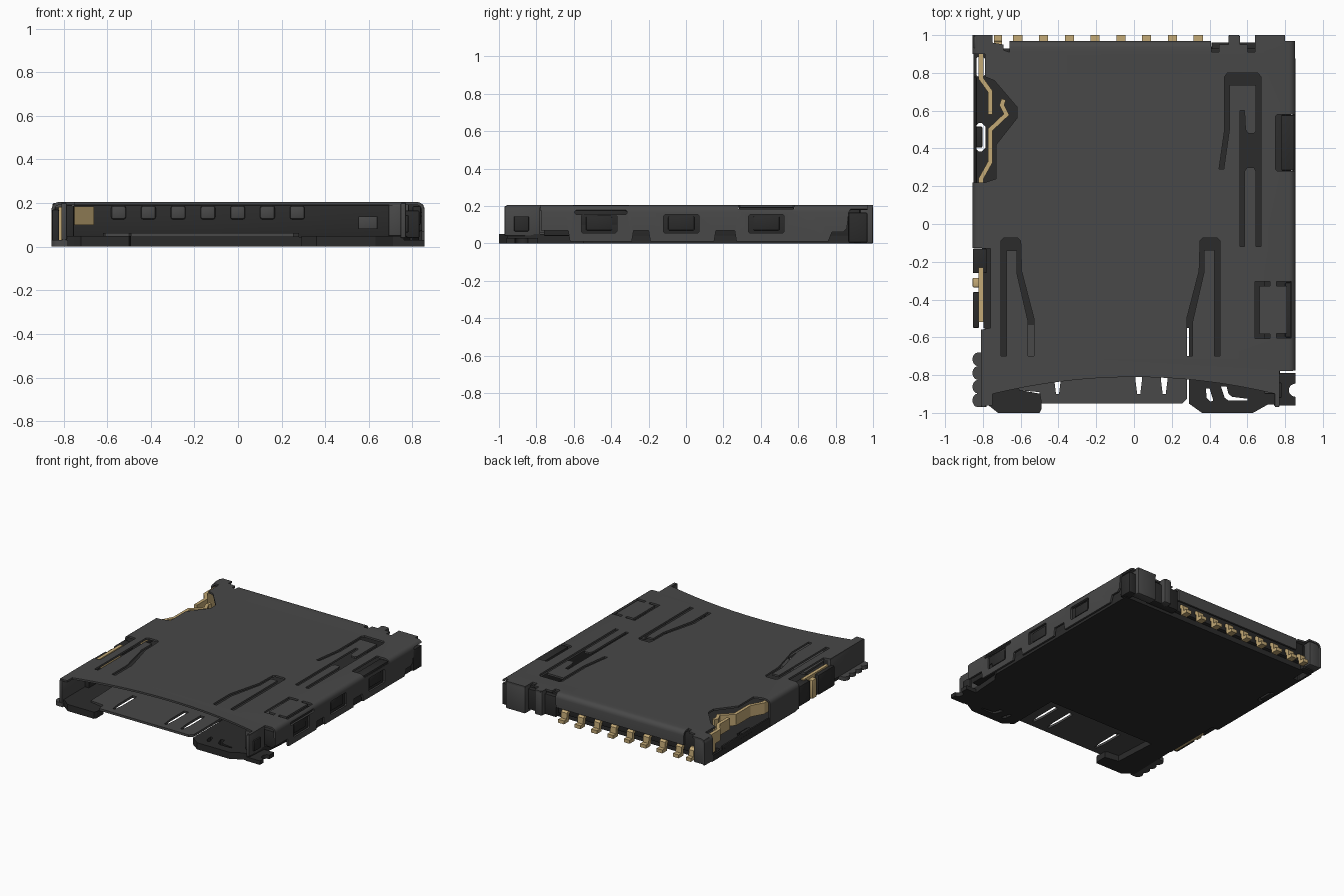
import bpy, bmesh, math
from mathutils import Vector

cube = bpy.data.objects.get("Cube")
if cube:
    bpy.data.objects.remove(cube, do_unlink=True)


def material(name, rgb):
    m = bpy.data.materials.new(name)
    m.use_nodes = True
    m.diffuse_color = (*rgb, 1)
    m.node_tree.nodes["Principled BSDF"].inputs["Base Color"].default_value = (*rgb, 1)
    return m


SHELL = material("dark grey metal", (0.065, 0.065, 0.065))
BASE = material("black plastic", (0.024, 0.024, 0.024))
GOLD = material("gold contact", (0.55, 0.4, 0.18))


def finish(name, bm, mat, thick=0.0, bevel=0.0):
    """Turn a bmesh into an object, with optional thickness and bevel."""
    me = bpy.data.meshes.new(name)
    bm.to_mesh(me)
    bm.free()
    me.materials.append(mat)
    ob = bpy.data.objects.new(name, me)
    bpy.context.collection.objects.link(ob)
    if thick:
        s = ob.modifiers.new("thickness", "SOLIDIFY")
        s.thickness, s.offset, s.use_even_offset = thick, 0, True
    if bevel:
        b = ob.modifiers.new("bevel", "BEVEL")
        b.width, b.segments, b.limit_method = bevel, 2, "ANGLE"
    bpy.ops.object.select_all(action="DESELECT")
    bpy.context.view_layer.objects.active = ob
    ob.select_set(True)
    bpy.ops.object.convert(target="MESH")
    bpy.ops.object.shade_smooth_by_angle(angle=math.radians(26))


def box(name, x, y, z, mat, bevel=0.006):
    bm = bmesh.new()
    bmesh.ops.create_cube(bm, size=1)
    for v in bm.verts:
        v.co = [a + (b - a) * (c + 0.5) for (a, b), c in zip((x, y, z), v.co)]
    finish(name, bm, mat, bevel=bevel)


def sheet(loops, thick):
    """Flat slab from z = -thick to 0: first loop is the outline, the rest are holes."""
    cu = bpy.data.curves.new("outline", "CURVE")
    cu.dimensions, cu.fill_mode = "2D", "BOTH"
    for loop in loops:
        sp = cu.splines.new("POLY")
        sp.points.add(len(loop) - 1)
        for p, (x, y) in zip(sp.points, loop):
            p.co = (x, y, 0, 1)
        sp.use_cyclic_u = True
    ob = bpy.data.objects.new("outline", cu)
    bpy.context.collection.objects.link(ob)
    dg = bpy.context.evaluated_depsgraph_get()
    me = bpy.data.meshes.new_from_object(ob.evaluated_get(dg))
    bm = bmesh.new()
    bm.from_mesh(me)
    bpy.data.objects.remove(ob)
    bpy.data.curves.remove(cu)
    bpy.data.meshes.remove(me)
    bmesh.ops.remove_doubles(bm, verts=bm.verts, dist=1e-5)
    new = bmesh.ops.extrude_face_region(bm, geom=bm.faces[:])["geom"]
    for v in new:
        if isinstance(v, bmesh.types.BMVert):
            v.co.z -= thick
    bmesh.ops.recalc_face_normals(bm, faces=bm.faces[:])
    return bm


def plate(name, loops, z0, z1, mat):
    bm = sheet(loops, z1 - z0)
    bmesh.ops.translate(bm, vec=(0, 0, z1), verts=bm.verts)
    finish(name, bm, mat)


def ribbon(name, path, axis, lo, hi, mat, thick=0.024):
    """Strip along a path; axis 2 stands upright, axis 0 runs across x."""
    bm = bmesh.new()
    put = (lambda p, t: (p[0], p[1], t)) if axis == 2 else (lambda p, t: (t, p[0], p[1]))
    rows = [(bm.verts.new(put(p, lo)), bm.verts.new(put(p, hi))) for p in path]
    for a, b in zip(rows, rows[1:]):
        bm.faces.new((a[0], b[0], b[1], a[1]))
    finish(name, bm, mat, thick)


def rect(x0, x1, y0, y1, c=0.008):
    """Rectangle with clipped corners."""
    return [(x0 + c, y0), (x1 - c, y0), (x1, y0 + c), (x1, y1 - c),
            (x1 - c, y1), (x0 + c, y1), (x0, y1 - c), (x0, y0 + c)]


# Folded metal cover: cut flat, then bent down at both sides and the back
TOP, R, AX, BY = 0.205, 0.035, 0.82, 0.935
ARC = R * math.pi / 2


def down(z, start=AX):
    """Flat coordinate of height z on a folded flap."""
    return start + ARC + (TOP - R) - z


def bend(d, depth):
    """Distance past a bend line and depth in the metal -> (outward, downward)."""
    a = min(d, ARC) / R
    return (R - depth) * math.sin(a), R - (R - depth) * math.cos(a) + max(0, d - ARC)


front = [(x / 20, -0.81 - 0.16 * (x / 20) ** 2) for x in range(-15, 16)]
skirt = [(-.775, .07), (-.63, .07), (-.62, .01), (-.29, .01), (-.28, .07), (-.2, .07),
         (-.19, .01), (.15, .01), (.16, .07), (.26, .07), (.27, .01), (.76, .01),
         (.78, .06), (.84, .06), (.86, .08), (.87, .165)]
outline = front + [(.75, -.96), (.77, -.96), (.77, -.778)]
outline += [(down(z), y) for y, z in skirt]
outline += [(.86, .88), (.86, .97), (.8, .97), (.8, 1), (.64, 1), (.64, .91), (.6, .91),
            (.6, .95), (.56, .95), (.56, .99), (.55, 1), (.51, 1), (.5, .99), (.5, .95),
            (.45, .95), (.45, .91), (.41, .91), (.405, down(.1, BY)), (-.66, down(.1, BY)),
            (-.66, .91), (-.69, .92), (-.69, .95), (-.75, .96), (-.75, 1)]
outline += [(-down(.01), 1), (-down(.01), .9), (-.79, .9), (-.79, .78), (-.74, .76),
            (-.62, .62), (-.62, .56), (-.73, .42), (-.73, .24), (-.79, .22),
            (-down(.01), .22), (-down(.01), -.12), (-.76, -.13), (-.76, -.55),
            (-.81, -.56), (-.81, -.96), (-.75, -.96)]

# Slots that free the spring fingers in the cover
finger_left = [(-.705, -.7), (-.675, -.7), (-.675, -.14), (-.62, -.14), (-.62, -.26),
               (-.56, -.52), (-.56, -.7), (-.53, -.7), (-.53, -.5), (-.595, -.25),
               (-.6, -.09), (-.615, -.075), (-.69, -.075), (-.705, -.09)]
finger_right = [(-x - .25, y + .002) for x, y in finger_left]
latch_slot = [(.45, .29), (.475, .29), (.505, .5), (.505, .735), (.645, .735), (.645, .49),
              (.635, .48), (.605, .48), (.59, .5), (.585, .6), (.56, .6), (.56, -.12),
              (.585, -.12), (.585, .28), (.6, .3), (.635, .3), (.645, .28), (.645, -.12),
              (.672, -.12), (.672, .78), (.655, .8), (.495, .8), (.48, .78), (.48, .5)]
bracket = [(.64, -.605), (.72, -.605), (.72, -.582), (.665, -.582), (.665, -.328),
           (.72, -.328), (.72, -.305), (.64, -.305)]
holes = [finger_left, finger_right, latch_slot, bracket,
         [(1.475 - x, y + .001) for x, y in bracket], rect(.75, .865, .28, .58),
         rect(.866, .89, -.595, -.315)]
for yc in (-.465, -.025, .43):
    holes.append(rect(down(.155), down(.055), yc - .095, yc + .095))

bm = sheet([outline] + holes, 0.014)
for k in range(5):
    d = ARC * k / 4
    for co, no in (((AX + d, 0, 0), (1, 0, 0)), ((-AX - d, 0, 0), (1, 0, 0)),
                   ((0, BY + d, 0), (0, 1, 0))):
        bmesh.ops.bisect_plane(bm, geom=bm.verts[:] + bm.edges[:] + bm.faces[:],
                               plane_co=co, plane_no=no)
for v in bm.verts:
    x, y, z = v.co.x, v.co.y, TOP + v.co.z
    if abs(x) > AX:
        out, drop = bend(abs(x) - AX, -v.co.z)
        x, z = math.copysign(AX + out, x), TOP - drop
    elif y > BY and -.67 < x < .42:
        out, drop = bend(y - BY, -v.co.z)
        y, z = BY + out, TOP - drop
    v.co = Vector((x, y, z))
finish("metal_cover", bm, SHELL)

# Cover corner walls and posts
box("front_wall_right_end", (.745, .77), (-.97, -.78), (.04, .2), SHELL)
box("front_wall_left_end", (-.81, -.785), (-.97, -.56), (.03, .2), SHELL)
box("front_column", (.69, .76), (-.9, -.78), (.05, .192), SHELL)
box("front_wall_stud", (.76, .782), (-.92, -.84), (.065, .145), BASE)
box("back_post_a", (-.85, -.76), (.93, .995), (.01, .2), SHELL)
box("back_post_b", (.64, .8), (.93, 1), (.0, .2), SHELL)
box("back_post_c", (.79, .853), (.87, .97), (.005, .165), BASE)
box("back_finger", (.5, .56), (.94, 1), (.02, .2), SHELL)

# Scalloped solder tabs
edge = [(-.828 - .027 * abs(math.sin(i / 64 * 4 * math.pi)) ** .5, -.97 + .29 * i / 64)
        for i in range(65)]
plate("solder_tab_a", [edge + [(-.78, -.68), (-.78, -.97)]], 0, .03, SHELL)
notch = [(.855 - .035 * math.cos(t), -.88 + .035 * math.sin(t))
         for t in [math.pi * (i / 10 - .5) for i in range(11)]]
plate("solder_tab_b", [[(.74, -.96), (.855, -.96)] + notch + [(.855, -.79), (.74, -.79)]],
      0, .03, BASE)

# Plastic base: floor with cut-outs, side rails, front feet and back wall
floor = [(-.796, -.55), (.8, -.552), (.83, -.5), (.83, .9), (-.85, .905), (-.85, -.1),
         (-.796, -.105)]
ring = rect(-.842, -.785, .385, .535, .02)
plate("base_floor", [floor, rect(-.835, -.79, .78, .885), ring], 0, .045, BASE)
box("base_ring_core", (-.845, -.803), (.405, .515), (.0, .06), BASE)
box("base_rail_right", (.69, .832), (-.76, .88), (.04, .165), BASE)
box("base_rail_left", (-.85, -.835), (-.1, .78), (.04, .07), BASE)
box("base_side_block", (-.853, -.82), (-.55, -.36), (.02, .17), BASE)
box("base_side_block_rear", (-.853, -.78), (-.26, -.13), (.02, .17), BASE)
box("base_front_block", (-.8, -.752), (-.7, -.56), (.03, .19), BASE)
box("base_back_wall", (-.76, .75), (.87, .93), (.04, .19), BASE)
box("base_back_lug", (.41, .65), (.9, .962), (.02, .175), BASE)
box("base_back_corner", (-.84, -.75), (.9, .94), (.0, .18), BASE)
for yc in (-.465, -.025, .43):
    box("window_block", (.8, .842), (yc - .07, yc + .07), (.07, .145), BASE)
box("recess_block", (.78, .85), (.283, .577), (.155, .195), BASE)
box("bracket_block", (.8, .838), (-.6, -.31), (.1, .186), BASE)
plate("front_foot_a", [[(-.79, -.54), (-.8, -.95), (-.77, -.96), (-.72, -1), (-.5, -1),
                        (-.49, -.98), (-.49, -.9), (-.6, -.88), (-.62, -.54)]], 0, .05, BASE)
plate("front_foot_b", [[(.29, -.54), (.29, -.95), (.36, -1), (.63, -1), (.71, -.955),
                        (.76, -.955), (.79, -.54)],
                       [(.38, -.87), (.385, -.92), (.405, -.94), (.42, -.935), (.4, -.87)],
                       [(.46, -.86), (.48, -.92), (.5, -.935), (.6, -.935), (.6, -.925),
                        (.52, -.915), (.5, -.9), (.49, -.86)]],
      0, .05, BASE)

# Thin card tray lip with tapered slots
slots = [[(c - .018, -.65), (c - .018, -.82), (c - .008, -.9), (c + .008, -.9),
          (c + .018, -.82), (c + .018, -.65)] for c in (-.405, .025, .16)]
plate("tray_lip", [[(-.62, -.53), (-.61, -.88), (-.5, -.89), (-.49, -.95), (.255, -.95),
                    (.28, -.925), (.28, -.53)]] + slots, .045, .062, SHELL)
box("card_slider", (.55, .64), (-.55, -.3), (.08, .14), SHELL)

# Row of signal contacts and their inner tabs
foot = [(.92, .08), (.94, .08), (.952, .07), (.956, .02), (1, .02)]
for i in range(8):
    x = .34 - .1365 * i
    ribbon("contact_%d" % (i + 1), foot, 0, x - .024, x + .024, GOLD, .026)
    if i:
        xt = x + .068
        box("contact_tab_%d" % i, (xt - .034, xt + .034), (.85, .872), (.125, .188), SHELL, .012)
ribbon("detect_contact", foot, 0, -.74, -.7, GOLD, .026)

# Card-detect springs along the side
ribbon("detect_spring_rear", [(-.81, .9), (-.81, .77), (-.76, .7), (-.76, .58)],
       2, .1, .185, GOLD)
box("detect_spring_leg", (-.822, -.798), (.82, .9), (.04, .11), GOLD, .003)
ribbon("detect_spring_front", [(-.69, .66), (-.7, .63), (-.675, .58), (-.76, .5), (-.76, .33),
                               (-.81, .24), (-.81, 0)], 2, .1, .185, GOLD)
ribbon("side_spring", [(-.81, -.52), (-.81, -.23)], 2, .005, .18, GOLD)
box("side_spring_tab", (-.855, -.81), (-.335, -.285), (.02, .16), GOLD)
